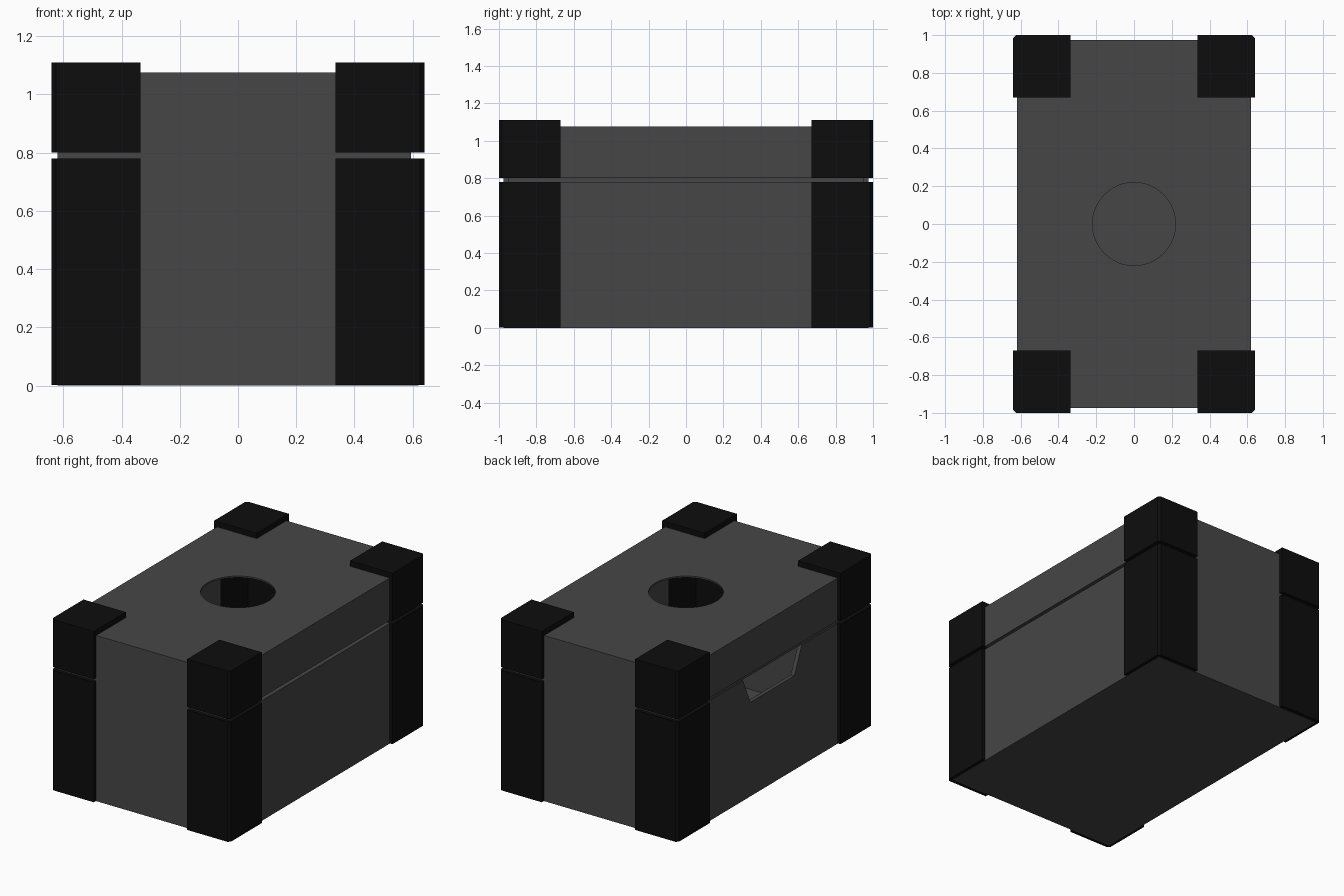
import bpy
import bmesh
from mathutils import Vector

default = bpy.data.objects.get("Cube")
if default:
    bpy.data.objects.remove(default, do_unlink=True)


def material(name, value):
    mat = bpy.data.materials.new(name)
    mat.use_nodes = True
    colour = (value, value, value, 1)
    mat.diffuse_color = colour
    mat.node_tree.nodes["Principled BSDF"].inputs["Base Color"].default_value = colour
    return mat


GREY = material("dark_grey", 0.061)
BLACK = material("black", 0.004)

# Main sizes: half width, half length, wall thickness, seam heights, lid top
W, L, T = 0.62, 0.975, 0.025
SEAM_LOW, SEAM_HIGH, TOP = 0.78, 0.8, 1.075
CX, CY = 0.335, 0.67        # where the corner guards begin
OX, OY, R = 0.64, 1.0, 0.015  # outer guard corner and its chamfer


def prism(name, outline, low, high, mat, axis="z"):
    """Extrude a flat outline along z, or an outline in y and z along x."""
    def place(p, h):
        return Vector((p[0], p[1], h)) if axis == "z" else Vector((h, p[0], p[1]))
    bm = bmesh.new()
    base = bm.faces.new([bm.verts.new(place(p, low)) for p in outline])
    top = bmesh.ops.extrude_face_region(bm, geom=[base])["geom"]
    shift = place((0, 0), high - low)
    bmesh.ops.translate(bm, vec=shift, verts=[v for v in top if isinstance(v, bmesh.types.BMVert)])
    bmesh.ops.recalc_face_normals(bm, faces=bm.faces)
    mesh = bpy.data.meshes.new(name)
    bm.to_mesh(mesh)
    bm.free()
    mesh.materials.append(mat)
    obj = bpy.data.objects.new(name, mesh)
    bpy.context.collection.objects.link(obj)
    return obj


def box(name, x, y, z, mat=GREY):
    return prism(name, [(x[0], y[0]), (x[1], y[0]), (x[1], y[1]), (x[0], y[1])], *z, mat)


def mirror(obj, x, y):
    mod = obj.modifiers.new("mirror", "MIRROR")
    mod.use_axis = (x, y, False)
    mod.use_clip = False


# Base and end walls
box("base", (-W, W), (-L, L), (0, T))
mirror(box("end_wall", (-CX, CX), (L - T, L), (T, TOP - 0.01)), False, True)

# Side walls: one with an open seam, one with a finger notch
box("plain_side_lower", (W - T, W), (-CY, CY), (T, SEAM_LOW))
mirror(box("side_upper", (W - T, W), (-CY, CY), (SEAM_HIGH, TOP - 0.01)), True, False)
notch = [(-CY, T), (CY, T), (CY, SEAM_LOW), (0.30, SEAM_LOW), (0.225, 0.61),
         (-0.225, 0.61), (-0.30, SEAM_LOW), (-CY, SEAM_LOW)]
prism("notched_side_lower", notch, -W, T - W, GREY, axis="x")

# Strips that close the seam on the ends and the notched side
box("side_seam_strip", (0.008 - W, T - W), (-L, L), (SEAM_LOW, SEAM_HIGH))
mirror(box("end_seam_strip", (-W, W - T), (L - T, L), (SEAM_LOW, SEAM_HIGH)), False, True)

# Lid with a round hole
lid = box("lid_top", (-W, W), (-L, L), (TOP - 0.01, TOP))
bpy.ops.mesh.primitive_cylinder_add(vertices=48, radius=0.22, depth=0.2, location=(0, 0, TOP))
cutter = bpy.context.object
cutter.hide_render = True
cut = lid.modifiers.new("hole", "BOOLEAN")
cut.operation, cut.object, cut.solver = "DIFFERENCE", cutter, "EXACT"
bpy.context.view_layer.objects.active = lid
bpy.ops.object.modifier_apply(modifier=cut.name)
bpy.data.objects.remove(cutter, do_unlink=True)

# Corner guards: angled posts below and above the seam, and square caps
outer = [(CX, OY), (OX - R, OY), (OX, OY - R), (OX, CY)]
angle = outer + [(W - T, CY), (W - T, L - T), (CX, L - T)]
square = outer + [(CX, CY)]
for name, outline, low, high in (
        ("lower_corner_guard", angle, 0.002, SEAM_LOW),
        ("upper_corner_guard", angle, SEAM_HIGH, TOP - 0.005),
        ("corner_cap", square, TOP - 0.005, 1.11)):
    mirror(prism(name, outline, low, high, BLACK), True, True)
